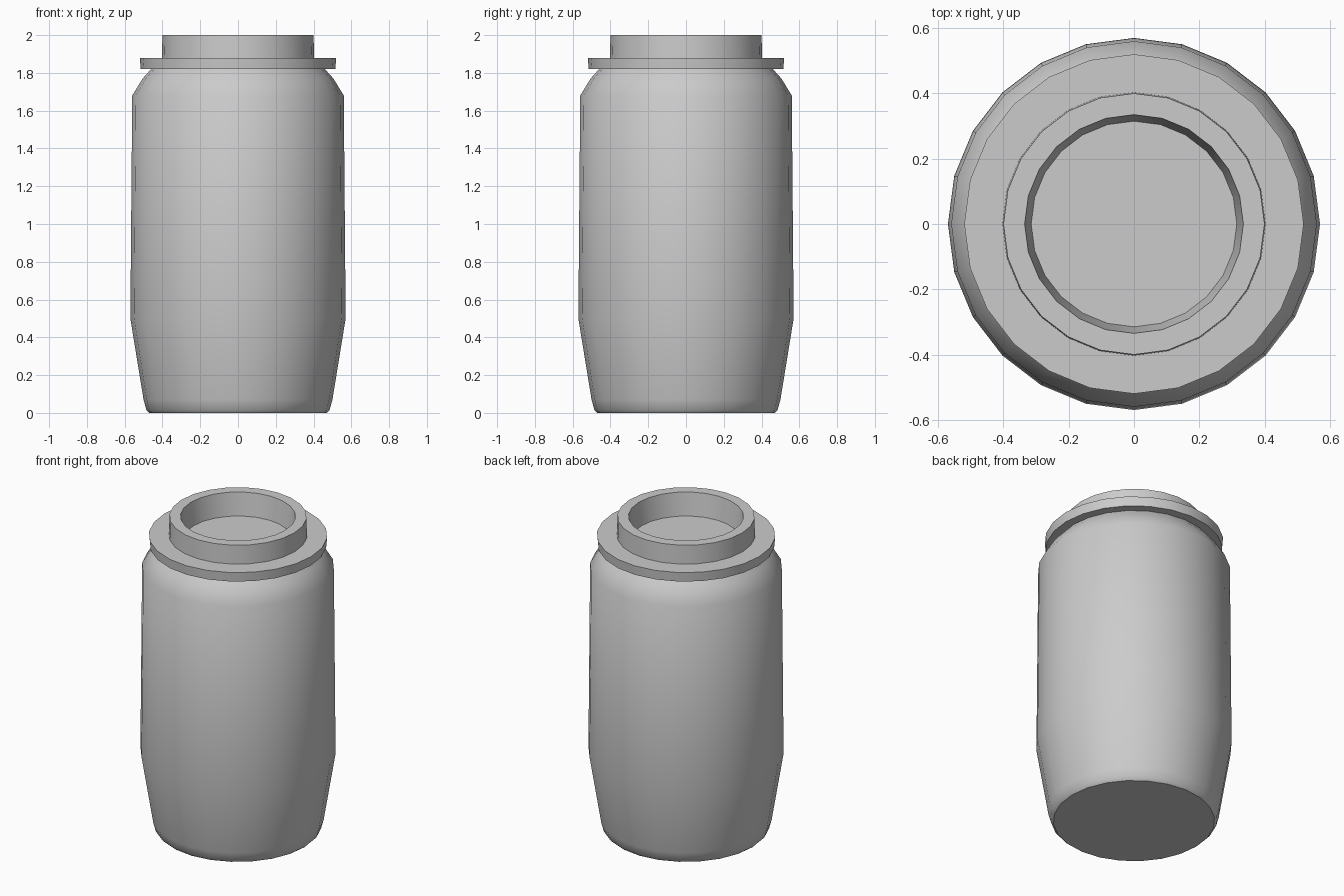
import bpy
import bmesh
import math

SIDES = 24

cube = bpy.data.objects.get("Cube")
if cube:
    bpy.data.objects.remove(cube, do_unlink=True)

grey = bpy.data.materials.new("plain_grey")
grey.use_nodes = True
colour = (0.6, 0.6, 0.6, 1)
grey.diffuse_color = colour
grey.node_tree.nodes["Principled BSDF"].inputs["Base Color"].default_value = colour


def lathe(name, profile, sharp_angle):
    """Spin a bottom-to-top (radius, height) outline; radius 0 closes an end."""
    bm = bmesh.new()
    rings = []
    for r, z in profile:
        count = SIDES if r else 1
        rings.append([bm.verts.new((r * math.cos(math.tau * i / SIDES),
                                    r * math.sin(math.tau * i / SIDES), z))
                      for i in range(count)])
    for low, high in zip(rings, rings[1:]):
        if len(low) == 1:
            bm.faces.new(high[::-1])
        elif len(high) == 1:
            bm.faces.new(low)
        else:
            for i in range(SIDES):
                j = (i + 1) % SIDES
                bm.faces.new((low[i], low[j], high[j], high[i]))
    # Drop the loose axis points
    bmesh.ops.delete(bm, geom=[v for v in bm.verts if not v.link_faces], context="VERTS")
    bmesh.ops.recalc_face_normals(bm, faces=bm.faces)
    mesh = bpy.data.meshes.new(name)
    bm.to_mesh(mesh)
    bm.free()
    mesh.materials.append(grey)
    obj = bpy.data.objects.new(name, mesh)
    bpy.context.collection.objects.link(obj)
    bpy.ops.object.select_all(action="DESELECT")
    obj.select_set(True)
    bpy.context.view_layer.objects.active = obj
    bpy.ops.object.shade_smooth_by_angle(angle=math.radians(sharp_angle))
    return obj


# Jar body: rounded foot, tapered base, long wall and curved shoulder
lathe("jar_body", [(0, 0), (0.47, 0), (0.485, 0.015), (0.50, 0.07), (0.57, 0.5),
                   (0.56, 1.68), (0.505, 1.77), (0.46, 1.82), (0, 1.82)], 42)

# Lid: wide flange, raised collar and shallow recess in the top
lathe("lid", [(0, 1.82), (0.515, 1.82), (0.52, 1.88), (0.403, 1.88), (0.40, 2.0),
              (0.335, 2.0), (0.315, 1.855), (0, 1.855)], 30)
